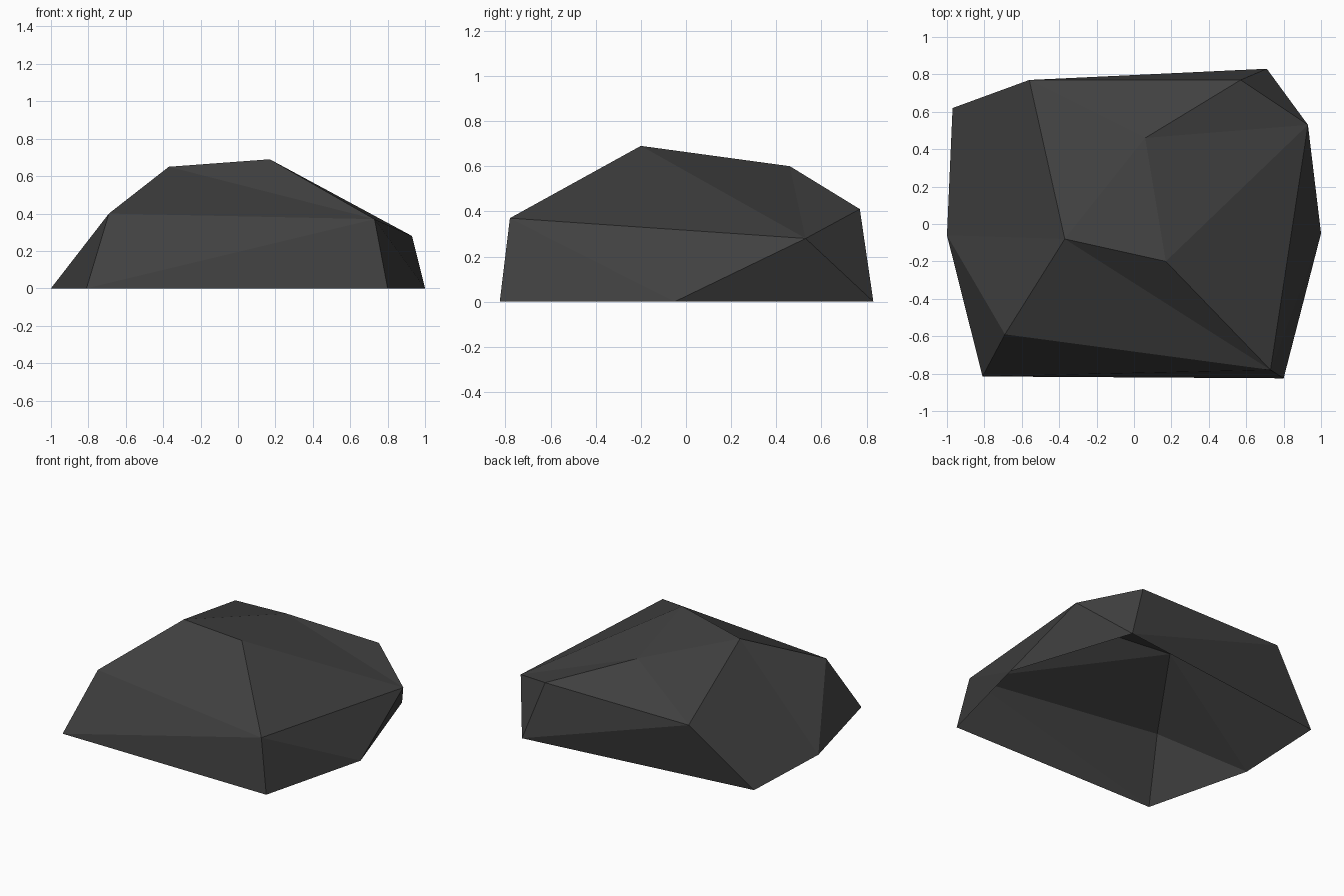
import bpy
import bmesh

cube = bpy.data.objects.get("Cube")
if cube:
    bpy.data.objects.remove(cube, do_unlink=True)

# Rock corners: ground ring, shoulders, crown
corners = {
    "A": (-0.81, -0.815, 0), "B": (0.8, -0.825, 0), "C": (1.0, -0.05, 0),
    "D": (0.71, 0.83, 0), "E": (-0.97, 0.62, 0), "F": (-1.0, -0.06, 0),
    "G": (-0.69, -0.59, 0.4), "J": (0.73, -0.78, 0.37), "K": (0.93, 0.53, 0.28),
    "M": (0.57, 0.77, 0.41), "N": (-0.56, 0.77, 0.41),
    "H": (-0.37, -0.08, 0.65), "I": (0.17, -0.2, 0.69), "L": (0.06, 0.46, 0.6),
}

# Facets, named by their corners; the underside is open
walls = "ABJ AJG BCJ CKJ CDK DMK DNM DEN AGF"
slopes = "FGH FHN FNE GJH HJI IJK"
crown = "HIL HLN NLM LKM ILK"

bm = bmesh.new()
verts = {name: bm.verts.new(co) for name, co in corners.items()}
for facet in f"{walls} {slopes} {crown}".split():
    bm.faces.new([verts[c] for c in facet])
bm.normal_update()
bmesh.ops.recalc_face_normals(bm, faces=bm.faces)
if sum(f.normal.z for f in bm.faces) < 0:
    bmesh.ops.reverse_faces(bm, faces=bm.faces)

mesh = bpy.data.meshes.new("rock")
bm.to_mesh(mesh)
bm.free()
rock = bpy.data.objects.new("rock", mesh)
bpy.context.collection.objects.link(rock)

# Dark stone
color = (0.052, 0.052, 0.052, 1)
stone = bpy.data.materials.new("dark_stone")
stone.use_nodes = True
stone.diffuse_color = color
stone.node_tree.nodes["Principled BSDF"].inputs["Base Color"].default_value = color
mesh.materials.append(stone)
